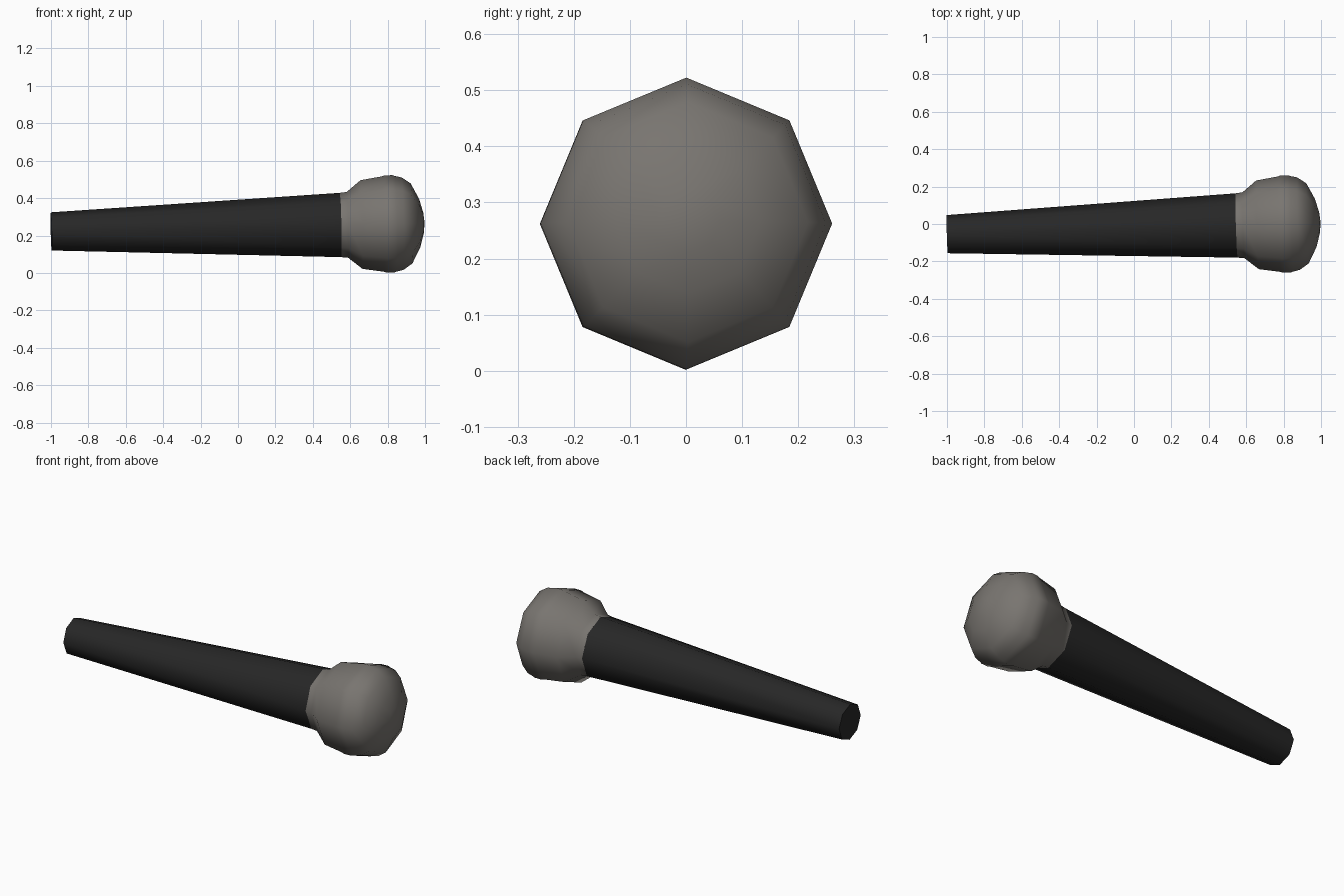
import bpy, bmesh, math
from mathutils import Vector

if "Cube" in bpy.data.objects:
    bpy.data.objects.remove(bpy.data.objects["Cube"])

SIDES = 8
CENTRE = Vector((0.81, 0.0, 0.262))            # middle of the widest ring
AXIS = Vector((1.0, 0.030, 0.0222)).normalized()  # slightly tilted long axis
SIDE = Vector((0, 1, 0))
SIDE = (SIDE - AXIS * SIDE.dot(AXIS)).normalized()
UP = AXIS.cross(SIDE)


def material(name, rgb):
    m = bpy.data.materials.new(name)
    m.diffuse_color = (*rgb, 1)
    m.use_nodes = True
    m.node_tree.nodes["Principled BSDF"].inputs["Base Color"].default_value = m.diffuse_color
    return m


def turned(name, profile, mat, angle):
    """Lathe (x, radius) pairs around the tilted axis; both ends are closed."""
    bm = bmesh.new()
    rings = []
    for x, r in profile:
        c = CENTRE + AXIS * (x - CENTRE.x)
        if r == 0:
            rings.append([bm.verts.new(c)])
            continue
        rings.append([bm.verts.new(c + SIDE * r * math.cos(a) + UP * r * math.sin(a))
                      for a in (i * math.tau / SIDES for i in range(SIDES))])
    for a, b in zip(rings, rings[1:]):
        for i in range(SIDES):
            j = (i + 1) % SIDES
            if len(b) == 1:
                bm.faces.new((a[i], a[j], b[0]))
            else:
                bm.faces.new((a[i], a[j], b[j], b[i]))
    for ring in (rings[0], rings[-1]):
        if len(ring) > 1:
            bm.faces.new(ring)
    bmesh.ops.recalc_face_normals(bm, faces=bm.faces)
    me = bpy.data.meshes.new(name)
    bm.to_mesh(me)
    bm.free()
    me.materials.append(mat)
    ob = bpy.data.objects.new(name, me)
    bpy.context.collection.objects.link(ob)
    bpy.ops.object.select_all(action='DESELECT')
    ob.select_set(True)
    bpy.context.view_layer.objects.active = ob
    bpy.ops.object.shade_smooth_by_angle(angle=math.radians(angle))
    return ob


black = material("handle black", (0.020, 0.020, 0.020))
grey = material("grille grey", (0.19, 0.178, 0.163))

# tapered handle
turned("handle", [(-1.0, 0.102), (0.55, 0.172)], black, 50)

# rounded grille with neck, shoulder and a slim raised band
turned("grille", [(0.548, 0.172), (0.585, 0.176), (0.66, 0.237), (0.775, 0.255),
                  (0.79, 0.260), (0.83, 0.260), (0.845, 0.255), (0.88, 0.247),
                  (0.928, 0.214), (0.972, 0.128), (0.992, 0.055), (0.998, 0.0)],
       grey, 60)
